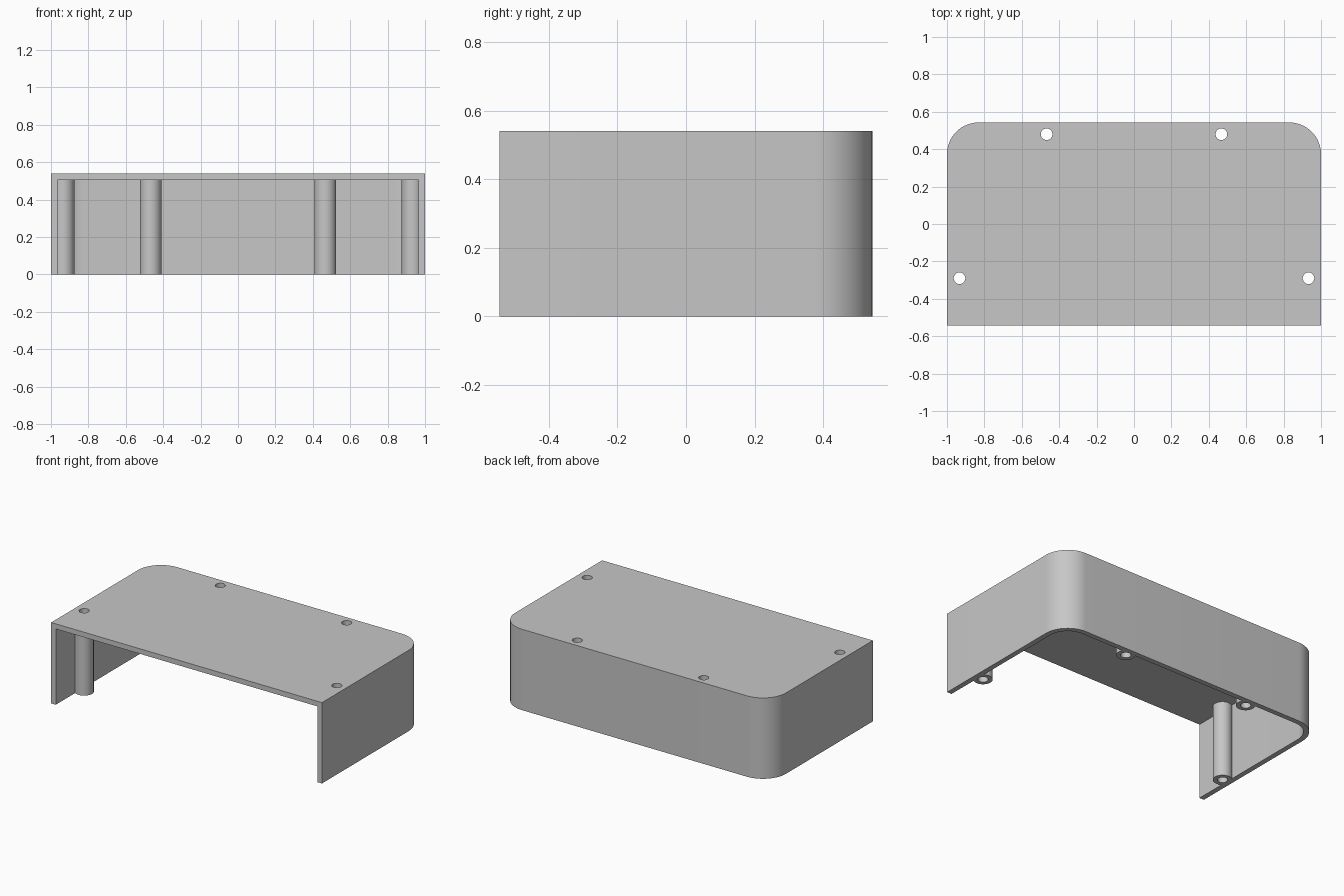
import bpy, bmesh, math

cube = bpy.data.objects.get("Cube")
if cube:
    bpy.data.objects.remove(cube, do_unlink=True)

HEIGHT, BACK, FRONT = 0.54, 0.543, -0.543
WALL, CORNER = 0.034, 0.17
POST_R, HOLE_R = 0.058, 0.031

grey = bpy.data.materials.new("light grey plastic")
grey.use_nodes = True
colour = (0.57, 0.57, 0.57, 1)
grey.diffuse_color = colour
grey.node_tree.nodes["Principled BSDF"].inputs["Base Color"].default_value = colour


def prism(name, outline, z0, z1):
    """Extrude a closed outline from z0 to z1."""
    bm = bmesh.new()
    face = bm.faces.new([bm.verts.new((x, y, z0)) for x, y in outline])
    new = bmesh.ops.extrude_face_region(bm, geom=[face])["geom"]
    top = [v for v in new if isinstance(v, bmesh.types.BMVert)]
    bmesh.ops.translate(bm, verts=top, vec=(0, 0, z1 - z0))
    bmesh.ops.recalc_face_normals(bm, faces=bm.faces)
    mesh = bpy.data.meshes.new(name)
    bm.to_mesh(mesh)
    bm.free()
    mesh.materials.append(grey)
    obj = bpy.data.objects.new(name, mesh)
    bpy.context.collection.objects.link(obj)
    return obj


def tray(half_width, front, back, radius, steps=16):
    """Rectangle with square front corners and rounded back corners."""
    right = [(half_width - radius + radius * math.cos(a),
              back - radius + radius * math.sin(a))
             for a in (math.pi / 2 * i / steps for i in range(steps + 1))]
    left = [(-x, y) for x, y in reversed(right)]
    return [(half_width, front)] + right + left + [(-half_width, front)]


def circle(x, y, radius, sides=40):
    return [(x + radius * math.cos(math.tau * i / sides),
             y + radius * math.sin(math.tau * i / sides)) for i in range(sides)]


def combine(target, tool, operation):
    tool.hide_render = True
    mod = target.modifiers.new(tool.name, "BOOLEAN")
    mod.operation, mod.object, mod.solver = operation, tool, "EXACT"
    bpy.context.view_layer.objects.active = target
    bpy.ops.object.modifier_apply(modifier=mod.name)
    bpy.data.objects.remove(tool, do_unlink=True)


# Cover shell, open at the bottom and front
cover = prism("cover", tray(1, FRONT, BACK, CORNER), 0, HEIGHT)
cavity = prism("cavity", tray(1 - WALL, FRONT - 0.1, BACK - WALL, CORNER - WALL),
               -0.1, HEIGHT - WALL)
combine(cover, cavity, "DIFFERENCE")

# Screw posts merged into the walls, each bored right through the top
places = [(s * x, y) for s in (-1, 1) for x, y in ((0.467, 0.48), (0.933, -0.29))]
for x, y in places:
    combine(cover, prism("post", circle(x, y, POST_R), 0, HEIGHT - WALL / 2), "UNION")
for x, y in places:
    combine(cover, prism("bore", circle(x, y, HOLE_R), -0.1, HEIGHT + 0.1), "DIFFERENCE")

# Smooth the curves, keep the edges sharp
bpy.ops.object.select_all(action="DESELECT")
cover.select_set(True)
bpy.context.view_layer.objects.active = cover
bpy.ops.object.shade_smooth_by_angle(angle=math.radians(30))
